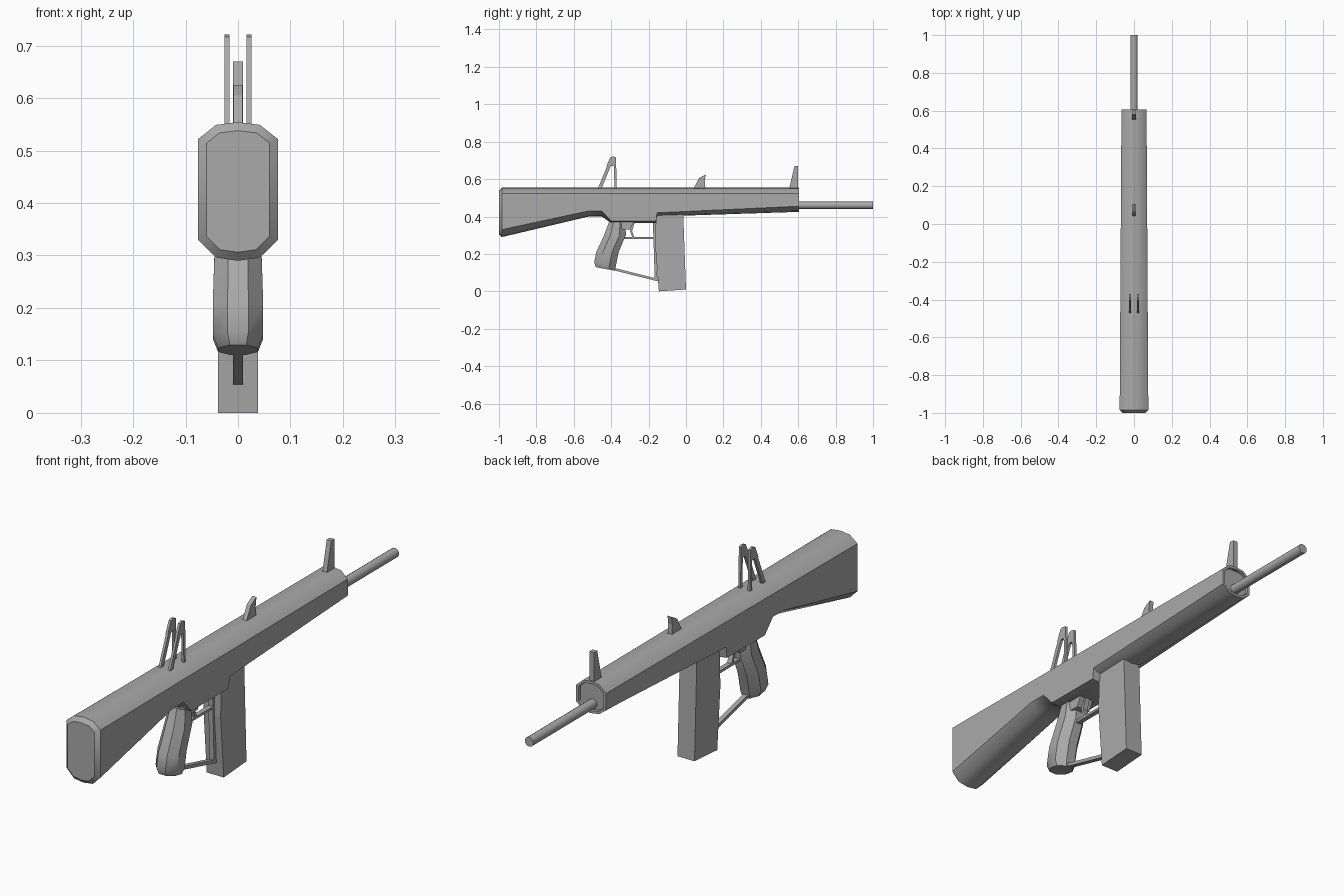
import bpy, bmesh, math
from mathutils import Vector

cube = bpy.data.objects.get("Cube")
if cube:
    bpy.data.objects.remove(cube)

GREY = (0.4, 0.4, 0.4, 1)
metal = bpy.data.materials.new("plain grey")
metal.use_nodes = True
metal.diffuse_color = GREY
metal.node_tree.nodes["Principled BSDF"].inputs["Base Color"].default_value = GREY


def smooth_by_angle(part, degrees):
    bpy.ops.object.select_all(action='DESELECT')
    part.select_set(True)
    bpy.context.view_layer.objects.active = part
    bpy.ops.object.shade_smooth_by_angle(angle=math.radians(degrees))


def skin(rings):
    """Skin a row of equal-sized rings and return the mesh with its two caps."""
    bm = bmesh.new()
    rows = [[bm.verts.new(point) for point in ring] for ring in rings]
    for row, following in zip(rows, rows[1:]):
        for i in range(len(row)):
            bm.faces.new((row[i - 1], row[i], following[i], following[i - 1]))
    caps = [bm.faces.new(rows[0]), bm.faces.new(rows[-1])]
    bmesh.ops.recalc_face_normals(bm, faces=bm.faces)
    return bm, caps


def add_part(name, bm):
    mesh = bpy.data.meshes.new(name)
    bm.to_mesh(mesh)
    bm.free()
    mesh.materials.append(metal)
    part = bpy.data.objects.new(name, mesh)
    bpy.context.collection.objects.link(part)
    return part


def plate(name, profile, half_width, centre=0):
    """Extrude a side profile of (y, z) points across x."""
    sides = (centre - half_width, centre + half_width)
    bm, caps = skin([[(x, y, z) for y, z in profile] for x in sides])
    return add_part(name, bm)


def bar(name, start, end, thickness, half_width=0.01, centre=0):
    """Straight flat bar between two (y, z) points."""
    start, end = Vector(start), Vector(end)
    direction = (end - start).normalized()
    offset = Vector((-direction.y, direction.x)) * thickness / 2
    profile = [start + offset, end + offset, end - offset, start - offset]
    return plate(name, profile, half_width, centre)


# Body shell: stock, receiver and fore-end share a flat top and chamfered corners
TOP = 0.554


def body_ring(y, bottom, chamfer):
    width = 0.07 - 0.006 * y
    flat = width * 0.55
    right = [(flat, TOP - 0.005), (width, TOP - 0.032),
             (width, bottom + chamfer), (flat, bottom + 0.006)]
    left = [(-x, z) for x, z in reversed(right)]
    return [(x, y, z) for x, z in [(0, TOP)] + right + [(0, bottom)] + left]


stations = [(-0.985, 0.29, 0.04), (-0.52, 0.4, 0.03), (-0.45, 0.4, 0.03),
            (-0.4, 0.365, 0.01), (-0.16, 0.365, 0.01), (-0.155, 0.4, 0.02),
            (0.605, 0.425, 0.03)]
shell, (butt, muzzle) = skin([body_ring(*station) for station in stations])


def inset(face, thickness, depth):
    bmesh.ops.inset_individual(shell, faces=[face], thickness=thickness,
                               depth=depth, use_even_offset=True)


inset(butt, 0.016, 0.015)
inset(muzzle, 0.01, 0)
inset(muzzle, 0.001, -0.01)
smooth_by_angle(add_part("body_shell", shell), 42)

# Barrel
bpy.ops.mesh.primitive_cylinder_add(vertices=16, radius=0.019, depth=0.42,
                                    location=(0, 0.79, 0.46),
                                    rotation=(math.pi / 2, 0, 0))
barrel = bpy.context.object
barrel.name = "barrel"
barrel.data.materials.append(metal)
smooth_by_angle(barrel, 40)

# Magazine
plate("magazine", [(-0.16, 0.42), (-0.165, 0.25), (-0.145, 0), (0, 0.01), (-0.015, 0.42)],
      half_width=0.038)


# Grip: octagonal sections that share one depth rule and slant down to the back
def grip_ring(y, z, half_depth, half_width, tilt):
    corners = [(math.radians(45 * i + 22.5)) for i in range(8)]
    reach = 1 / math.cos(math.pi / 8)
    return [(half_width * reach * math.sin(angle),
             y + half_depth * reach * math.cos(angle),
             z + tilt * math.cos(angle)) for angle in corners]


grip_sections = [(-0.37, 0.375, 0.04, 0.035, 0), (-0.38, 0.3, 0.06, 0.045, 0.005),
                 (-0.42, 0.21, 0.06, 0.048, 0), (-0.433, 0.145, 0.058, 0.048, -0.01),
                 (-0.432, 0.12, 0.05, 0.038, -0.01)]
grip, grip_caps = skin([grip_ring(*section) for section in grip_sections])
smooth_by_angle(add_part("grip", grip), 35)

# Trigger and its housing
plate("trigger_housing", [(-0.35, 0.37), (-0.34, 0.33), (-0.3, 0.33), (-0.28, 0.37)],
      half_width=0.03)
bar("trigger_upper", (-0.28, 0.37), (-0.295, 0.32), thickness=0.012)
bar("trigger_lower", (-0.295, 0.325), (-0.28, 0.285), thickness=0.01)

# Guard bars between the grip and the magazine
bar("trigger_guard", (-0.33, 0.285), (-0.155, 0.285), thickness=0.01)
bar("guard_strap", (-0.17, 0.37), (-0.16, 0.06), thickness=0.014)
bar("lower_guard", (-0.39, 0.12), (-0.15, 0.06), thickness=0.013)

# Front and middle sights
plate("front_sight", [(0.55, 0.54), (0.58, 0.67), (0.6, 0.67), (0.6, 0.54)],
      half_width=0.01)
plate("middle_sight", [(0.035, 0.54), (0.07, 0.605), (0.105, 0.625), (0.1, 0.59), (0.105, 0.54)],
      half_width=0.009)

# Rear sight: a mirrored pair of narrow frames, each with two legs and a cap
for side, centre in (("left", 0.021), ("right", -0.021)):
    frame = {"half_width": 0.005, "centre": centre}
    bar("rear_sight_back_leg_" + side, (-0.465, 0.54), (-0.4, 0.7), thickness=0.018, **frame)
    bar("rear_sight_front_leg_" + side, (-0.376, 0.54), (-0.38, 0.7), thickness=0.012, **frame)
    plate("rear_sight_cap_" + side,
          [(-0.425, 0.67), (-0.405, 0.716), (-0.39, 0.721), (-0.374, 0.716), (-0.374, 0.67)],
          **frame)
